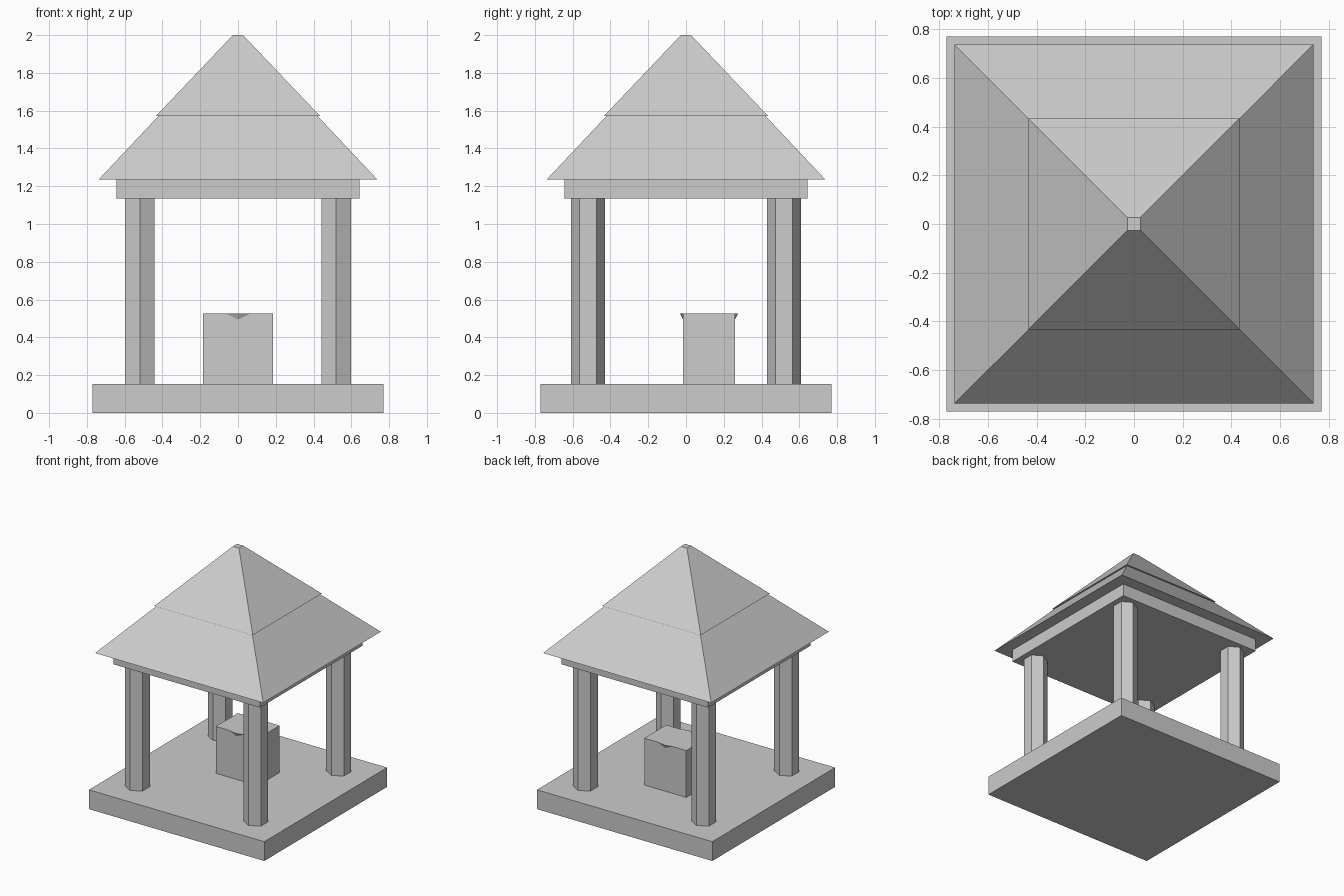
import bpy, bmesh, math

if "Cube" in bpy.data.objects:
    bpy.data.objects.remove(bpy.data.objects["Cube"])

stone = bpy.data.materials.new("light_grey_stone")
stone.diffuse_color = (0.604, 0.604, 0.604, 1.0)
stone.use_nodes = True
stone.node_tree.nodes["Principled BSDF"].inputs["Base Color"].default_value = stone.diffuse_color


def loft(name, bottom, top, z0, z1):
    """Closed solid between two matching outlines."""
    bm = bmesh.new()
    lo = [bm.verts.new((x, y, z0)) for x, y in bottom]
    hi = [bm.verts.new((x, y, z1)) for x, y in top]
    n = len(lo)
    for i in range(n):
        j = (i + 1) % n
        bm.faces.new((lo[i], lo[j], hi[j], hi[i]))
    bm.faces.new(lo[::-1])
    bm.faces.new(hi)
    mesh = bpy.data.meshes.new(name)
    bm.to_mesh(mesh)
    bm.free()
    mesh.materials.append(stone)
    obj = bpy.data.objects.new(name, mesh)
    bpy.context.collection.objects.link(obj)
    return obj


def rect(hx, hy, cy=0.0):
    return [(-hx, cy - hy), (hx, cy - hy), (hx, cy + hy), (-hx, cy + hy)]


def polygon(sides, rx, ry, cx, cy):
    """Regular outline with one corner pointing along y."""
    angles = [math.pi / 2 + math.tau * i / sides for i in range(sides)]
    return [(cx + rx * math.cos(a), cy + ry * math.sin(a)) for a in angles]


# Platform
loft("platform", rect(0.77, 0.77), rect(0.77, 0.77), 0.0, 0.153)

# Four hexagonal columns
for side, sx in (("left", -1), ("right", 1)):
    for end, sy in (("front", -1), ("back", 1)):
        outline = polygon(6, 0.09, 0.09, 0.52 * sx, 0.52 * sy)
        loft(f"{end}_{side}_column", outline, outline, 0.15, 1.14)

# Ceiling slab carried by the columns
loft("ceiling_slab", rect(0.643, 0.643), rect(0.643, 0.643), 1.135, 1.236)

# Two roof tiers, the upper one slightly overhanging the lower
loft("lower_roof", rect(0.738, 0.738), rect(0.418, 0.418), 1.235, 1.575)
loft("upper_roof", rect(0.433, 0.433), rect(0.027, 0.027), 1.573, 2.0)

# Altar block, with a tapered basin whose rim pokes through front and back
loft("altar_block", rect(0.184, 0.138, 0.122), rect(0.184, 0.138, 0.122), 0.15, 0.525)
loft("altar_basin", polygon(12, 0.13, 0.113, 0, 0.122),
     polygon(12, 0.175, 0.153, 0, 0.122), 0.445, 0.525)
